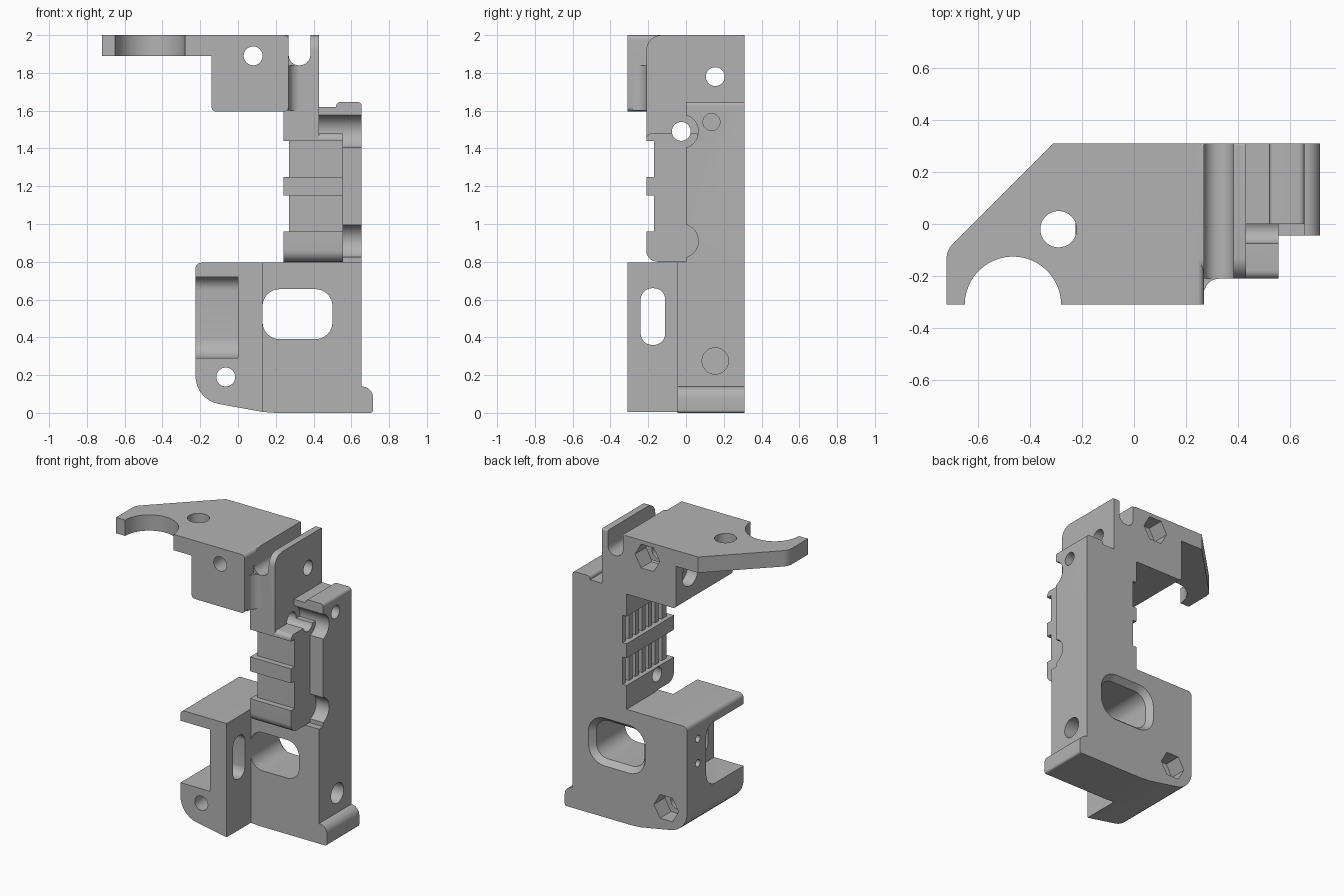
import bpy, bmesh, math
from mathutils import Vector

if "Cube" in bpy.data.objects:
    bpy.data.objects.remove(bpy.data.objects["Cube"])

grey = bpy.data.materials.new("plain grey")
grey.use_nodes = True
grey.diffuse_color = (0.45, 0.45, 0.45, 1)
grey.node_tree.nodes["Principled BSDF"].inputs["Base Color"].default_value = grey.diffuse_color


def rounded(corners, steps=8):
    """Polygon whose corners (a, b, radius) are replaced by arcs."""
    out = []
    for i, c in enumerate(corners):
        p = Vector(c[:2])
        r = c[2] if len(c) > 2 else 0
        if not r:
            out.append(p)
            continue
        u = (Vector(corners[i - 1][:2]) - p).normalized()
        v = (Vector(corners[(i + 1) % len(corners)][:2]) - p).normalized()
        half = u.angle(v) / 2
        centre = p + (u + v).normalized() * (r / math.sin(half))
        start = p + u * (r / math.tan(half)) - centre
        end = p + v * (r / math.tan(half)) - centre
        sweep = start.angle_signed(end)
        for k in range(steps + 1):
            t = -sweep * k / steps
            out.append(centre + Vector((start.x * math.cos(t) - start.y * math.sin(t),
                                        start.x * math.sin(t) + start.y * math.cos(t))))
    return out


def rect(a0, a1, b0, b1, r=0):
    return rounded([(a0, b0, r), (a1, b0, r), (a1, b1, r), (a0, b1, r)])


def circle(a, b, r, n=32):
    return [Vector((a + r * math.cos(2 * math.pi * k / n),
                    b + r * math.sin(2 * math.pi * k / n))) for k in range(n)]


def prism(name, axis, pts, lo, hi, pts_hi=None):
    """Extrude a profile along an axis, optionally tapering to a second one."""
    place = {"x": lambda p, d: (d, p[0], p[1]),
             "y": lambda p, d: (p[0], d, p[1]),
             "z": lambda p, d: (p[0], p[1], d)}[axis]
    bm = bmesh.new()
    a = [bm.verts.new(place(p, lo)) for p in pts]
    b = [bm.verts.new(place(p, hi)) for p in (pts_hi or pts)]
    bm.faces.new(a)
    bm.faces.new(b)
    for i in range(len(a)):
        bm.faces.new((a[i - 1], a[i], b[i], b[i - 1]))
    bmesh.ops.recalc_face_normals(bm, faces=bm.faces)
    mesh = bpy.data.meshes.new(name)
    bm.to_mesh(mesh)
    bm.free()
    mesh.materials.append(grey)
    ob = bpy.data.objects.new(name, mesh)
    bpy.context.collection.objects.link(ob)
    return ob


def combine(operation, other):
    mod = body.modifiers.new(operation, "BOOLEAN")
    mod.operation, mod.solver, mod.object = operation, "EXACT", other
    bpy.context.view_layer.objects.active = body
    bpy.ops.object.modifier_apply(modifier=mod.name)
    bpy.data.objects.remove(other)


def add(*args):
    combine("UNION", prism("part", *args))


def cut(*args):
    combine("DIFFERENCE", prism("cutter", *args))


# Lower body with the foot on its left side
body = prism("bracket_body", "y", rounded([
    (-0.225, 0.795, 0.03), (-0.225, 0.07, 0.15), (0.13, 0.005), (0.2, 0), (0.715, 0, 0.015),
    (0.715, 0.14, 0.06), (0.655, 0.14), (0.655, 0.795)]), -0.045, 0.31)

# Front housing, hollowed from its open side
add("y", rounded([(-0.225, 0.795, 0.03), (-0.225, 0.07, 0.15), (0.13, 0.005), (0.13, 0.795)]),
    -0.31, 0.05)
cut("x", rounded([(-0.4, 0.29), (0.1, 0.29, 0.1), (0.1, 0.72, 0.07), (-0.4, 0.72)]), -0.3, 0)
cut("x", rect(-0.24, -0.11, 0.36, 0.66, 0.06), -0.1, 0.2)
for z in (0.5, 0.67):
    cut("x", circle(0.19, z, 0.025, 16), -0.3, -0.05)

# Tall spine with a stepped cap
add("y", rounded([(0.24, 0.6), (0.655, 0.6), (0.655, 1.645, 0.02), (0.52, 1.645, 0.02),
                  (0.52, 1.62), (0.24, 1.62)]), 0, 0.31)
cut("x", circle(-0.025, 1.49, 0.09), 0.43, 0.8)

# Column in front of the spine and the thin upright wall above
add("x", rounded([(-0.21, 0.8, 0.06), (0.06, 0.8), (0.06, 1.48), (-0.21, 1.48, 0.03)]), 0.24, 0.555)
add("x", rounded([(-0.21, 1.35), (0.31, 1.35), (0.31, 2, 0.01), (-0.21, 2, 0.08)]), 0.24, 0.43)

# Top block, fillet and arm
add("y", rect(-0.14, 0.268, 1.595, 2, 0.025), -0.31, 0.31)
add("z", rounded([(0.25, -0.28), (0.268, -0.28), (0.268, -0.21, 0.06), (0.34, -0.21),
                  (0.34, -0.15), (0.25, -0.15)]), 1.6, 1.84)
add("z", rounded([(-0.72, -0.31), (0.2, -0.31), (0.2, 0.31), (-0.31, 0.31),
                  (-0.72, -0.1, 0.08)]), 1.89, 2)
cut("z", circle(-0.465, -0.31, 0.185, 48), 1.8, 2.1)
cut("z", circle(-0.29, -0.02, 0.07), 1.8, 2.1)

# Round-bottomed slot beside the upright wall
cut("y", rounded([(0.268, 2.1), (0.268, 1.84, 0.055), (0.383, 1.84, 0.055), (0.383, 2.1)]),
    -0.4, 0.4)

# Belt recesses with upright tooth grooves
for z0, z1 in ((0.96, 1.15), (1.25, 1.44)):
    cut("x", rect(-0.3, -0.17, z0, z1), 0.2, 0.6)
    cut("x", rect(-0.3, 0.4, z0, z1), 0.2, 0.27)
    for k in range(6):
        y = -0.12 + 0.072 * k
        cut("x", rect(y, y + 0.036, z0, z1), 0.25, 0.3)

# Cross bores with counterbores in the column
for z in (0.91, 1.49):
    cut("x", circle(-0.025, z, 0.05), 0.1, 0.8)
    cut("x", circle(-0.025, z, 0.09), 0.555, 0.8)
cut("x", circle(0.155, 1.78, 0.05), -0.3, 0.6)
cut("x", circle(0.155, 1.78, 0.085), -0.3, -0.06)

# Blind holes in the left side
cut("x", circle(0.135, 1.54, 0.045), 0.45, 0.8)
cut("x", circle(0.155, 0.275, 0.07), 0.35, 0.8)

# Front-to-back bolt holes with hexagonal nut pockets
for x, z in ((0.08, 1.89), (-0.065, 0.19)):
    cut("y", circle(x, z, 0.05), -0.5, 0.5)
    cut("y", circle(x, z, 0.095, 6), 0.19, 0.5)

# Window through the lower body, flared at the back
cut("y", rect(0.13, 0.5, 0.39, 0.655, 0.09), -0.2, 0.5)
cut("y", rect(0.13, 0.5, 0.39, 0.655, 0.09), 0.27, 0.33,
    rect(0.08, 0.55, 0.34, 0.705, 0.14))

# Crisp edges, smooth arcs
bpy.ops.object.select_all(action="DESELECT")
body.select_set(True)
bpy.context.view_layer.objects.active = body
bpy.ops.object.shade_smooth_by_angle(angle=math.radians(30))
